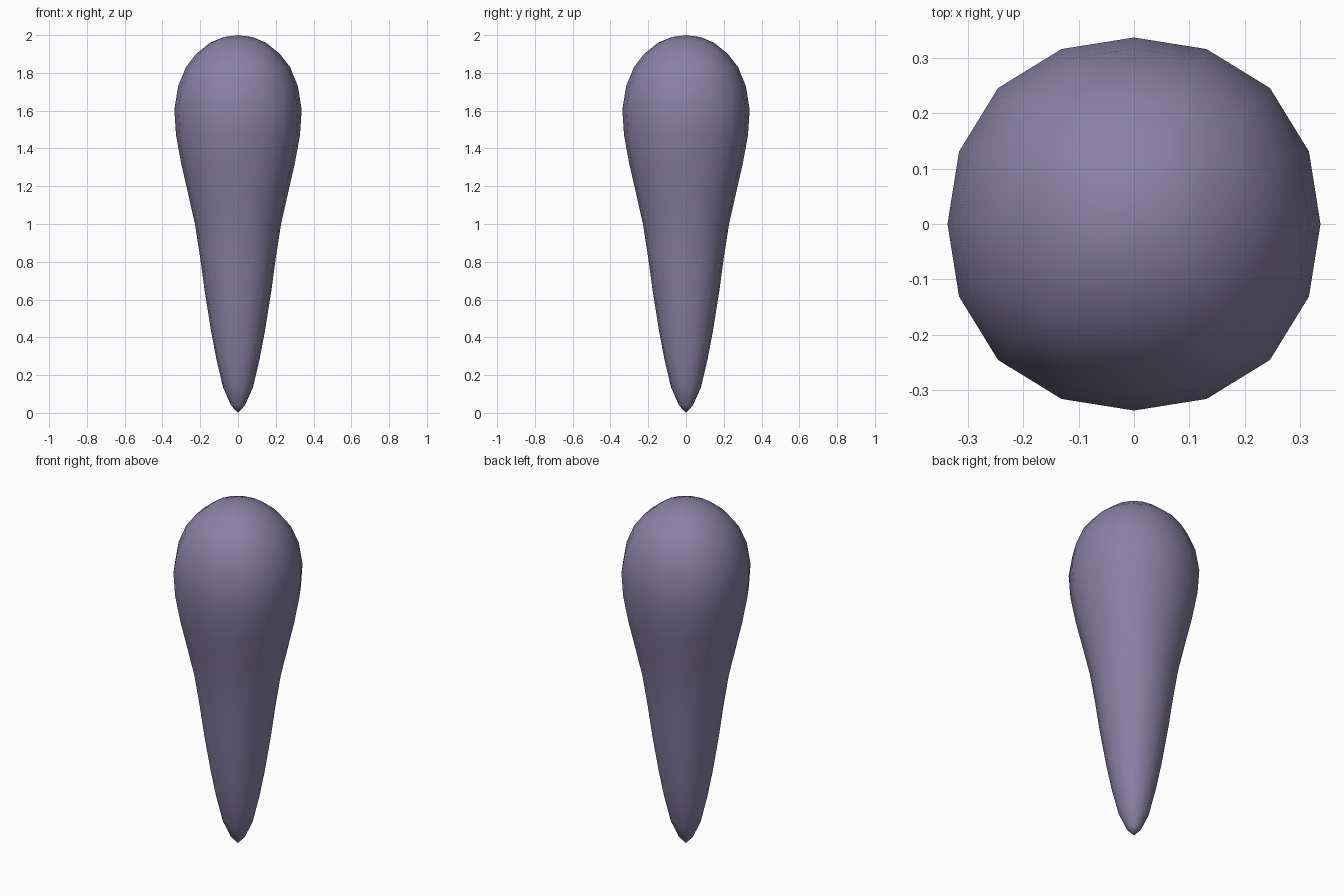
import bpy, bmesh, math

if "Cube" in bpy.data.objects:
    bpy.data.objects.remove(bpy.data.objects["Cube"])

# Profile of the drop from bottom to top: (height, radius)
PROFILE = [(0.04, 0.037), (0.135, 0.079), (0.283, 0.114), (0.43, 0.142),
           (0.65, 0.177), (0.82, 0.2), (1.0, 0.228), (1.16, 0.264),
           (1.317, 0.3), (1.47, 0.328), (1.605, 0.337), (1.73, 0.317),
           (1.83, 0.276), (1.90, 0.222), (1.96, 0.148), (1.99, 0.074)]
SIDES = 16


def ring(bm, z, r):
    """Slightly squared ring, a little wider on its diagonals."""
    verts = []
    for i in range(SIDES):
        a = 2 * math.pi * i / SIDES
        k = r * (1 + 0.031 * math.sin(2 * a) ** 2)
        verts.append(bm.verts.new((k * math.cos(a), k * math.sin(a), z)))
    return verts


# Tapered drop body: stacked rings closed by a pole at each end
bm = bmesh.new()
rings = [ring(bm, z, r) for z, r in PROFILE]
bottom = bm.verts.new((0, 0, 0.0))
top = bm.verts.new((0, 0, 2.0))
for i in range(SIDES):
    j = (i + 1) % SIDES
    for lo, hi in zip(rings, rings[1:]):
        bm.faces.new((lo[i], lo[j], hi[j], hi[i]))
    bm.faces.new((bottom, rings[0][j], rings[0][i]))
    bm.faces.new((top, rings[-1][i], rings[-1][j]))
for f in bm.faces:
    f.smooth = True
bmesh.ops.recalc_face_normals(bm, faces=bm.faces)

mesh = bpy.data.meshes.new("tapered_drop")
bm.to_mesh(mesh)
bm.free()
body = bpy.data.objects.new("tapered_drop", mesh)
bpy.context.collection.objects.link(body)

# Muted purple surface
mat = bpy.data.materials.new("muted_purple")
mat.diffuse_color = (0.25, 0.22, 0.37, 1)
mat.use_nodes = True
mat.node_tree.nodes["Principled BSDF"].inputs["Base Color"].default_value = mat.diffuse_color
mesh.materials.append(mat)
